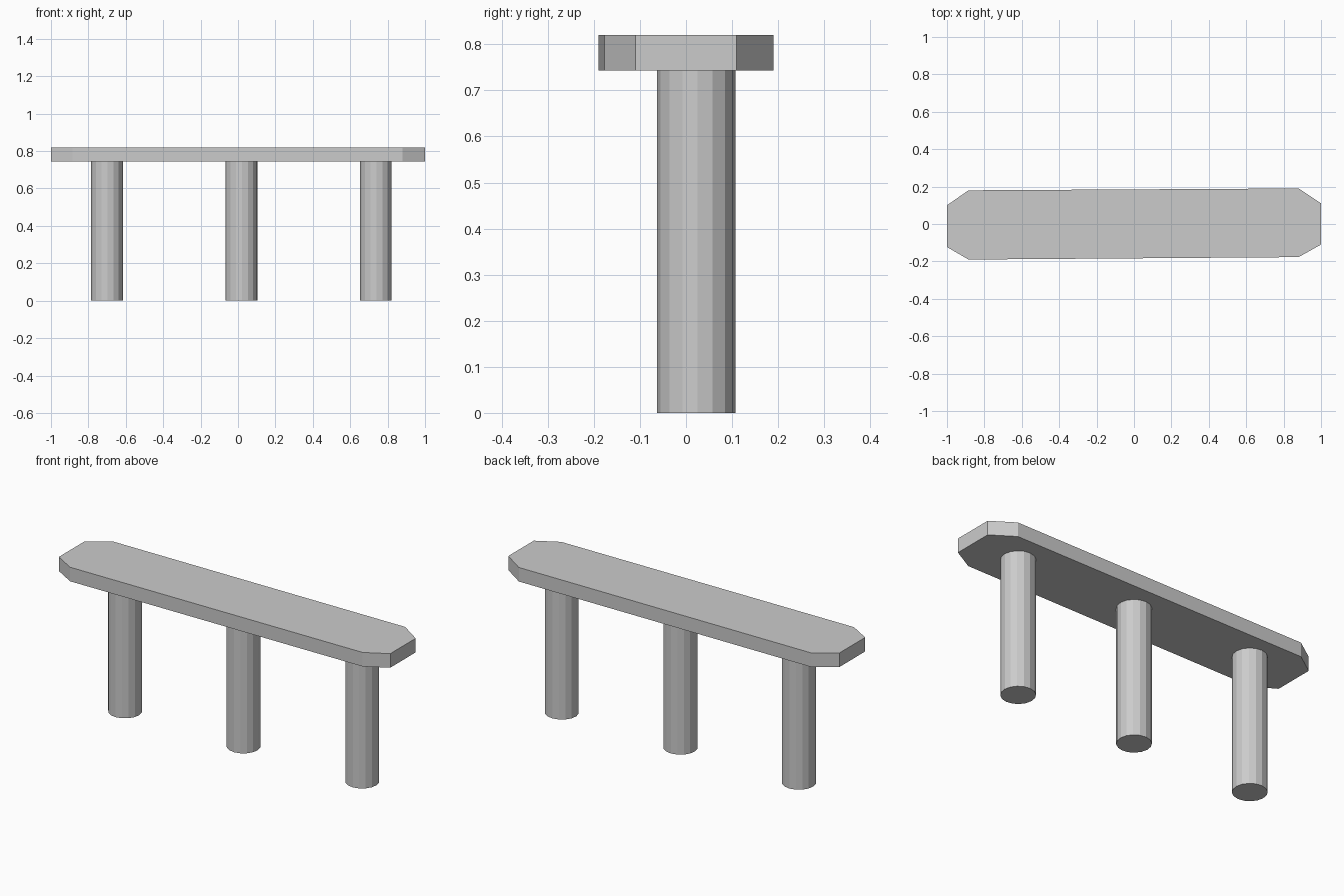
import bpy, bmesh
from math import radians

if "Cube" in bpy.data.objects:
    bpy.data.objects.remove(bpy.data.objects["Cube"])

LEG_RADIUS, SEAT_BOTTOM, SEAT_TOP = 0.085, 0.743, 0.82

# seat: slightly skewed slab with clipped corners
outline = [(1, -0.11), (1, 0.11), (0.88, 0.19), (-0.885, 0.18),
           (-1, 0.10), (-1, -0.123), (-0.885, -0.19), (0.88, -0.177)]
bm = bmesh.new()
base = bm.faces.new([bm.verts.new((x, y, SEAT_BOTTOM)) for x, y in outline])
top = bmesh.ops.extrude_face_region(bm, geom=[base], use_keep_orig=True)
bmesh.ops.translate(bm, vec=(0, 0, SEAT_TOP - SEAT_BOTTOM),
                    verts=[v for v in top["geom"] if isinstance(v, bmesh.types.BMVert)])
bmesh.ops.recalc_face_normals(bm, faces=bm.faces)
mesh = bpy.data.meshes.new("seat")
bm.to_mesh(mesh)
bm.free()
bpy.context.collection.objects.link(bpy.data.objects.new("seat", mesh))

# legs: three round posts in a row
for name, x in (("left_leg", -0.70), ("middle_leg", 0.018), ("right_leg", 0.737)):
    bpy.ops.mesh.primitive_cylinder_add(vertices=16, radius=LEG_RADIUS, depth=SEAT_BOTTOM,
                                        location=(x, 0.022, SEAT_BOTTOM / 2),
                                        rotation=(0, 0, radians(2)))
    bpy.context.object.name = name
